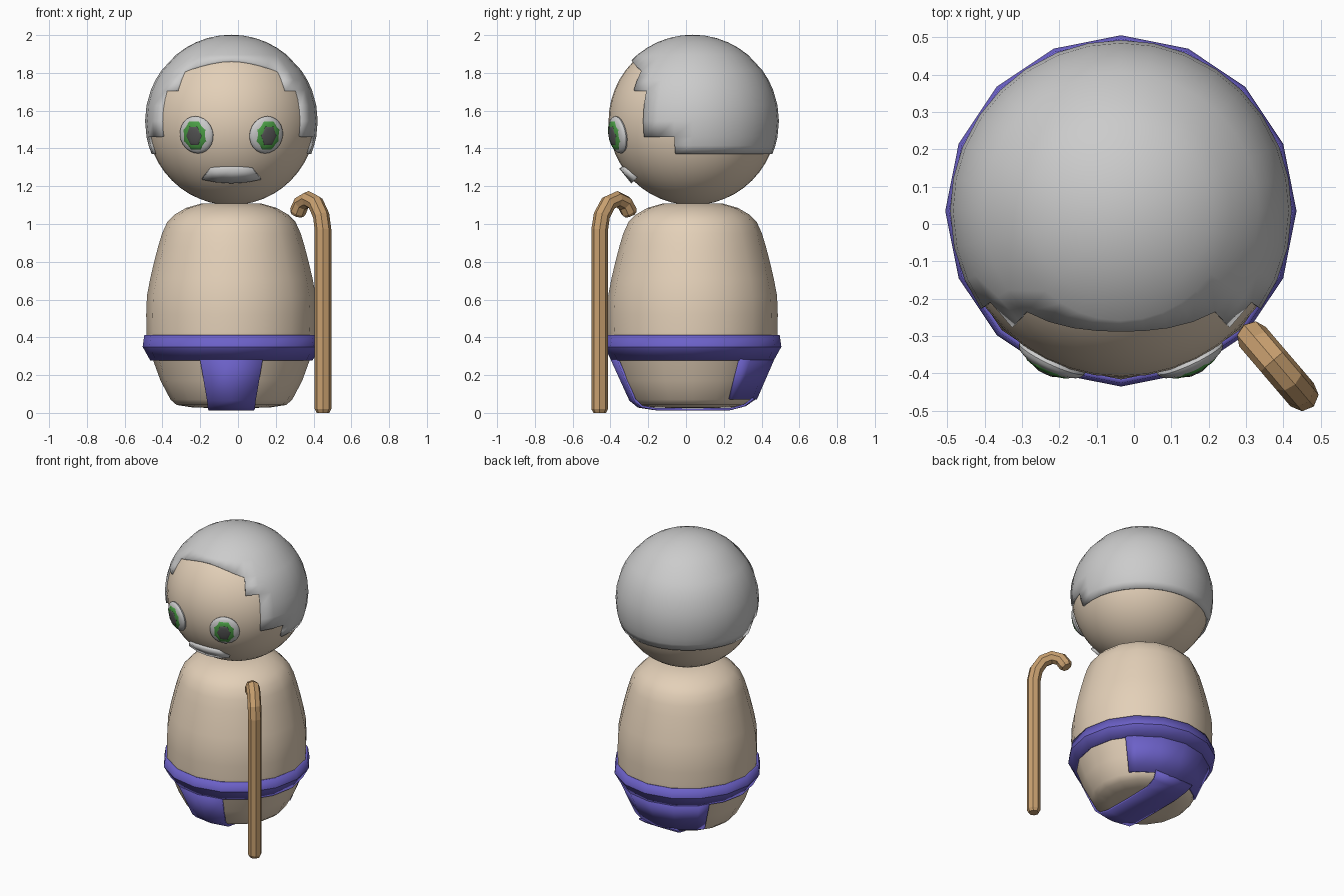
import bpy, bmesh
from math import sin, cos, radians, sqrt
from mathutils import Vector, Matrix

if "Cube" in bpy.data.objects:
    bpy.data.objects.remove(bpy.data.objects["Cube"])

AXIS = Vector((-0.035, 0.035, 0))          # vertical axis of the figure
HEAD = AXIS + Vector((0, 0, 1.545))


def material(name, rgb):
    m = bpy.data.materials.new(name)
    m.diffuse_color = (*rgb, 1)
    m.use_nodes = True
    m.node_tree.nodes["Principled BSDF"].inputs["Base Color"].default_value = m.diffuse_color
    return m


SKIN = material("skin", (0.77, 0.63, 0.48))
CLOTH = material("purple_cloth", (0.15, 0.12, 0.58))
GREEN = material("green", (0.07, 0.34, 0.06))
DARK = material("dark_grey", (0.09, 0.09, 0.09))
WOOD = material("wood", (0.58, 0.35, 0.16))


def finish(name, bm, mat=None, thick=0, angle=35):
    me = bpy.data.meshes.new(name)
    bm.to_mesh(me)
    bm.free()
    ob = bpy.data.objects.new(name, me)
    bpy.context.collection.objects.link(ob)
    if mat:
        me.materials.append(mat)
    if thick:
        s = ob.modifiers.new("thickness", 'SOLIDIFY')
        s.thickness, s.offset = thick, -1
    bpy.ops.object.select_all(action='DESELECT')
    ob.select_set(True)
    bpy.context.view_layer.objects.active = ob
    bpy.ops.object.shade_smooth_by_angle(angle=radians(angle))
    return ob


def grid(rows, keep=lambda i, j: True):
    """Quad sheet through rows of points; outward when rows rise and points run anticlockwise."""
    bm = bmesh.new()
    vs = [[bm.verts.new(p) for p in row] for row in rows]
    for j in range(len(rows) - 1):
        for i in range(len(rows[0]) - 1):
            if keep(i, j):
                bm.faces.new((vs[j][i], vs[j][i + 1], vs[j + 1][i + 1], vs[j + 1][i]))
    bmesh.ops.delete(bm, geom=[v for v in bm.verts if not v.link_faces], context='VERTS')
    bmesh.ops.remove_doubles(bm, verts=bm.verts, dist=1e-4)
    return bm


def lathe(profile, angles):
    return [[AXIS + Vector((r * cos(radians(a)), r * sin(radians(a)), z)) for a in angles]
            for r, z in profile]


def on_head(az, el, r):
    """Point on the head; azimuth 0 is the front."""
    a, e = radians(az - 90), radians(el)
    return HEAD + r * Vector((cos(a) * cos(e), sin(a) * cos(e), sin(e)))


RING = [i * 22.5 for i in range(17)]

# body
body = [(0, .025), (.2, .028), (.29, .042), (.322, .07), (.375, .17), (.415, .28), (.447, .36),
        (.449, .43), (.451, .52), (.447, .62), (.43, .71), (.409, .8), (.388, .88), (.367, .95),
        (.34, 1.01), (.3, 1.05), (.24, 1.085), (.16, 1.108), (0, 1.112)]
finish("body", grid(lathe(body, RING)), SKIN, angle=60)

# underwear: waistband, back panel, strip running under and up the front
finish("waistband", grid(lathe([(.43, .278), (.47, .35), (.461, .413)], RING)), CLOTH, .02)
finish("back_panel", grid(lathe([(.34, .07), (.432, .282)],
       [36, 45, 67.5, 90, 112.5, 135, 144])), CLOTH, .015)
strip = [(.335, .325, .072, .15), (.28, .278, .035, .13), (.2, .2, .014, .12), (0, 0, .012, .118),
         (-.2, -.195, .014, .12), (-.29, -.27, .028, .125),
         (-.335, -.31, .065, .129), (-.434, -.401, .282, .166)]
finish("front_strip", grid([[AXIS + Vector((-w, ye, z)), AXIS + Vector((0, yc, z)),
                             AXIS + Vector((w, ye, z))] for yc, ye, z, w in strip]), CLOTH, .012)

# head
bm = bmesh.new()
bmesh.ops.create_uvsphere(bm, u_segments=40, v_segments=24, radius=.445,
                          matrix=Matrix.Translation(HEAD))
finish("head", bm, SKIN, angle=60)

# hair: shell with a stepped hairline
half = [11, 22, 33, 43, 55, 66, 77.5, 90, 101, 112, 124, 135, 146, 158, 169, 180]
AZ = [-a for a in reversed(half)] + [0] + half
EL = [-22.5, -16.5, -10.5, 0, 10.5, 21, 28.5, 36, 50, 58, 66, 74, 82, 90]


def hairline(az):
    a = abs(az)
    return 36 if a < 43 else 21 if a < 55 else -10.5 if a < 77.5 else -22.5


def arched(az, el):
    return el + 9 * cos(radians(az * 90 / 43)) if el == 36 and abs(az) < 43 else el


finish("hair", grid([[on_head(a, arched(a, e), .457) for a in AZ] for e in EL],
                    lambda i, j: EL[j] >= hairline((AZ[i] + AZ[i + 1]) / 2)), None, .03, 40)

# eyes: stacked flattened discs set on the head surface
for side, label in ((-1, "left"), (1, "right")):
    az, el = side * 25, -9.5
    normal = (on_head(az, el, 1) - HEAD).normalized()
    turn = normal.to_track_quat('Z', 'Y').to_matrix().to_4x4()
    for part, mat, w, h, d, out, seg in (("eye_white", None, .097, .1, .034, .442, 24),
                                         ("iris", GREEN, .073, .083, .022, .459, 8),
                                         ("pupil", DARK, .045, .057, .01, .475, 6)):
        bm = bmesh.new()
        spin = Matrix.Rotation(radians(180 / seg if seg == 8 else 90), 4, 'Z')
        bmesh.ops.create_uvsphere(
            bm, u_segments=seg, v_segments=12, radius=1,
            matrix=Matrix.Translation(HEAD + normal * out) @ turn
            @ Matrix.Diagonal((w, h, d, 1)) @ spin)
        finish(f"{label}_{part}", bm, mat)

# moustache


def lip(x, z, r=.463):
    return HEAD + Vector((x, -sqrt(r * r - x * x - z * z), z))


finish("moustache", grid([[lip(t * .157, -.33 + .02 * t * t) for t in (-1, -.5, 0, .5, 1)],
                          [lip(t * .115, -.252 - .006 * t * t) for t in (-1, -.5, 0, .5, 1)]]),
       None, .025)

# walking cane: octagonal tube with a hooked handle
cu = bpy.data.curves.new("walking_cane", 'CURVE')
cu.dimensions = '3D'
cu.bevel_depth, cu.bevel_resolution, cu.use_fill_caps = .044, 2, True
path = [(0, 0, .75), (0, .02, 1), (0, .97, 1), (.015, 1.045, 1), (.06, 1.11, 1),
        (.12, 1.131, 1), (.175, 1.11, 1), (.205, 1.065, 1), (.213, 1.05, .8)]
sp = cu.splines.new('POLY')
sp.points.add(len(path) - 1)
sp.use_smooth = False
for p, (d, z, r) in zip(sp.points, path):
    p.co = (.45 - .65 * d, -.457 + .76 * d, z, 1)
    p.radius = r
cu.materials.append(WOOD)
bpy.context.collection.objects.link(bpy.data.objects.new("walking_cane", cu))
